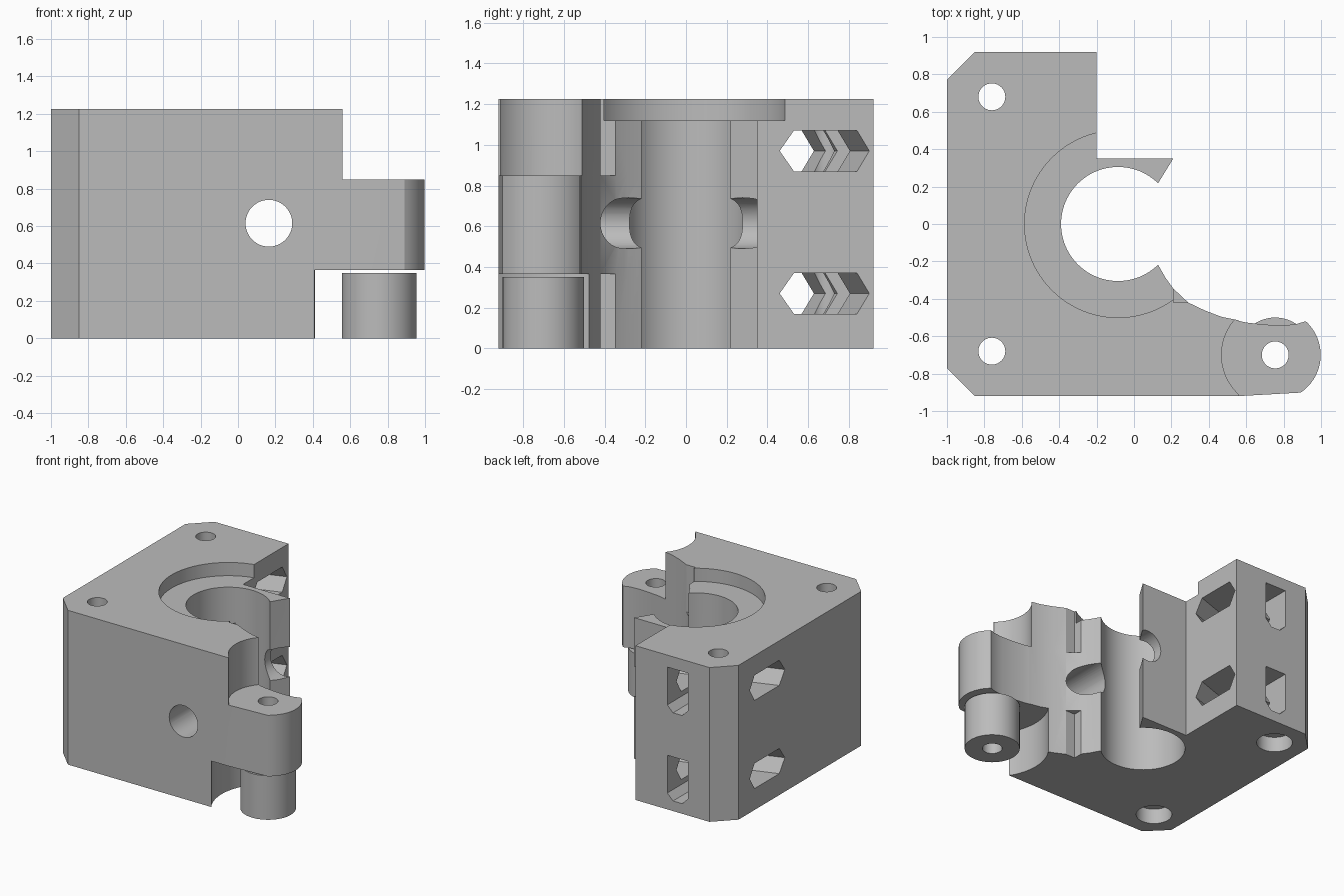
import bpy, bmesh, math

cube = bpy.data.objects.get("Cube")
if cube:
    bpy.data.objects.remove(cube, do_unlink=True)

grey = bpy.data.materials.new("plain grey")
grey.use_nodes = True
COLOUR = (0.5, 0.5, 0.5, 1)
grey.diffuse_color = COLOUR
grey.node_tree.nodes["Principled BSDF"].inputs["Base Color"].default_value = COLOUR


def loft(name, ring_a, ring_b):
    """Closed solid between two matching rings of points."""
    bm = bmesh.new()
    a = [bm.verts.new(p) for p in ring_a]
    b = [bm.verts.new(p) for p in ring_b]
    bm.faces.new(a)
    bm.faces.new(b)
    for i in range(len(a)):
        j = (i + 1) % len(a)
        bm.faces.new((a[i], a[j], b[j], b[i]))
    bmesh.ops.recalc_face_normals(bm, faces=bm.faces)
    mesh = bpy.data.meshes.new(name)
    bm.to_mesh(mesh)
    bm.free()
    mesh.materials.append(grey)
    obj = bpy.data.objects.new(name, mesh)
    bpy.context.collection.objects.link(obj)
    return obj


def plate(name, outline, z0, z1):
    return loft(name, [(x, y, z0) for x, y in outline], [(x, y, z1) for x, y in outline])


def arc(cx, cy, r, start, end, n):
    angles = [math.radians(start + (end - start) * i / n) for i in range(n + 1)]
    return [(cx + r * math.cos(t), cy + r * math.sin(t)) for t in angles]


def cylinder(name, cx, cy, r, z0, z1, n=64):
    return plate(name, arc(cx, cy, r, 0, 360, n)[:-1], z0, z1)


def combine(target, tool, operation="DIFFERENCE"):
    mod = target.modifiers.new(tool.name, "BOOLEAN")
    mod.operation = operation
    mod.solver = "EXACT"
    mod.object = tool
    bpy.ops.object.select_all(action="DESELECT")
    target.select_set(True)
    bpy.context.view_layer.objects.active = target
    bpy.ops.object.modifier_apply(modifier=mod.name)
    bpy.data.objects.remove(tool, do_unlink=True)


def smooth(obj):
    bpy.ops.object.select_all(action="DESELECT")
    obj.select_set(True)
    bpy.context.view_layer.objects.active = obj
    bpy.ops.object.shade_smooth_by_angle(angle=math.radians(25))


HEIGHT = 1.225
BORE_X, BORE_R = -0.085, 0.305
HINGE = (0.755, -0.7)
HOLE_R = 0.072

# Main block
body = plate("bracket_body", [
    (-1, 0.77), (-0.85, 0.92), (-0.2, 0.92), (-0.2, 0.35), (0.21, 0.35),
    (0.13, 0.22), (0, 0), (0.13, -0.22), (0.17, -0.29), (0.21, -0.345),
    (0.21, -0.42), (0.29, -0.42), (0.38, -0.463), (0.47, -0.497), (0.56, -0.515),
    (0.56, -0.92), (-0.85, -0.92), (-1, -0.77)], 0, HEIGHT)

# Round clearances above and below the hinge arm
combine(body, cylinder("upper_clearance", *HINGE, 0.287, 0.85, 1.4))
combine(body, cylinder("lower_clearance", *HINGE, 0.41, -0.2, 0.365, 96))

# Hinge arm with its rounded knuckle
inner_edge = [(0.13, -0.22), (0.17, -0.29), (0.21, -0.345), (0.29, -0.42),
              (0.38, -0.463), (0.47, -0.497), (0.6, -0.527), (0.7, -0.538),
              (0.8, -0.542), (0.87, -0.535)]
knuckle = arc(*HINGE, 0.243, 48, -56, 24)
arm = plate("hinge_arm", inner_edge + knuckle + [(0.56, -0.92), (0.05, -0.92), (0.05, -0.3)],
            0.365, 0.85)
combine(body, arm, "UNION")

# Main bore and bearing recess
combine(body, cylinder("bore", BORE_X, 0, BORE_R, -0.2, 1.4, 96))
combine(body, cylinder("recess", BORE_X, 0, 0.5, 1.12, 1.4, 96))

# Vertical screw holes, with wider mouths beneath
for side in (1, -1):
    combine(body, cylinder("screw_hole", -0.76, side * 0.68, HOLE_R, -0.2, 1.4, 40))
    combine(body, cylinder("screw_mouth", -0.76, side * 0.68, 0.13, -0.2, 0.12, 40))
combine(body, cylinder("hinge_hole", *HINGE, HOLE_R, 0.2, 1, 40))

# Clamp hole running front to back
ring = arc(0.165, 0.615, 0.125, 0, 360, 48)[:-1]
combine(body, loft("clamp_hole", [(x, -1.1, z) for x, z in ring], [(x, 0.6, z) for x, z in ring]))


def slot_ring(x, z):
    y = 0.68 + 0.34 * (x + 0.2)
    shape = [(-0.22, 0), (-0.15, 0.1), (0.16, 0.1), (0.22, 0), (0.16, -0.1), (-0.15, -0.1)]
    return [(x, y + dy, z + dz) for dy, dz in shape]


# Slanted hexagonal slots and the pockets crossing them from the back
for z in (0.27, 0.97):
    combine(body, loft("side_slot", slot_ring(-0.1, z), slot_ring(-1.1, z)))
    low, high = z - 0.19, z + 0.16
    pocket = [(-0.66, high), (-0.48, high), (-0.48, low + 0.05), (-0.53, low),
              (-0.61, low), (-0.66, low + 0.05)]
    combine(body, loft("back_pocket", [(x, 0.5, h) for x, h in pocket],
                       [(x, 1.1, h) for x, h in pocket]))
smooth(body)

# Separate hinge spacer below the knuckle
spacer = cylinder("hinge_spacer", *HINGE, 0.2, 0, 0.35)
combine(spacer, cylinder("spacer_hole", *HINGE, HOLE_R, -0.2, 0.6, 40))
smooth(spacer)
